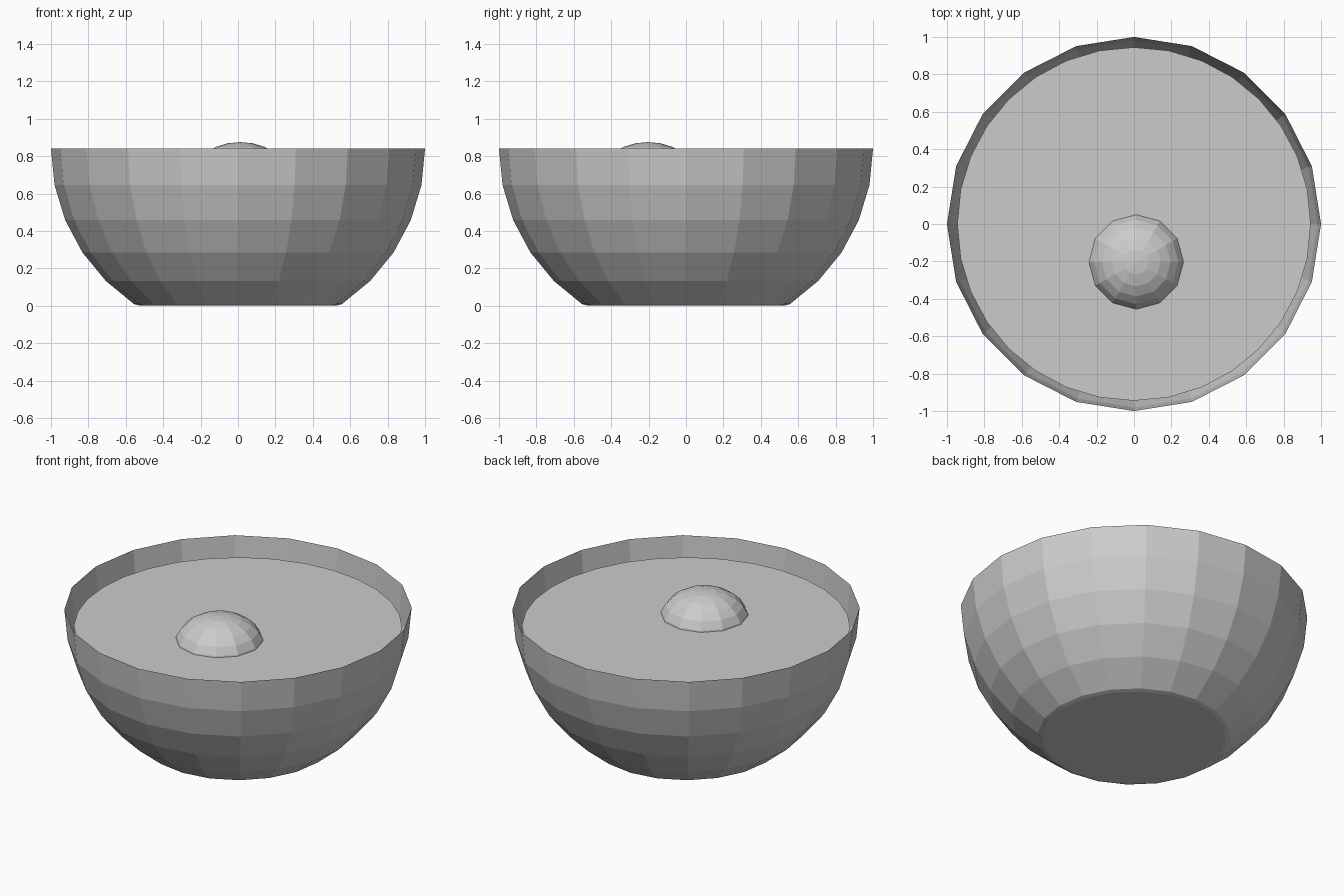
import bpy, bmesh
from math import sin, cos, radians, tau

if "Cube" in bpy.data.objects:
    bpy.data.objects.remove(bpy.data.objects["Cube"], do_unlink=True)

GREY = (0.6, 0.6, 0.6, 1)
mat = bpy.data.materials.new("plain grey")
mat.use_nodes = True
mat.diffuse_color = GREY
mat.node_tree.nodes["Principled BSDF"].inputs["Base Color"].default_value = GREY


def lathe(name, profile, sides, centre=(0, 0, 0)):
    """Spin (radius, height) points around z; a zero radius becomes a pole."""
    bm = bmesh.new()
    rings = []
    for r, z in profile:
        count = sides if r > 0 else 1
        rings.append([bm.verts.new((r * cos(tau * i / sides), r * sin(tau * i / sides), z))
                      for i in range(count)])
    for a, b in zip(rings, rings[1:]):
        for i in range(sides):
            j = (i + 1) % sides
            corners = [a[i % len(a)], a[j % len(a)], b[j % len(b)], b[i % len(b)]]
            bm.faces.new(list(dict.fromkeys(corners)))
    mesh = bpy.data.meshes.new(name)
    bm.to_mesh(mesh)
    bm.free()
    mesh.materials.append(mat)
    obj = bpy.data.objects.new(name, mesh)
    obj.location = centre
    bpy.context.collection.objects.link(obj)
    return obj


RIM = 0.84

# Thin faceted bowl: part of a hemisphere with a flattened foot
angles = [radians(11.25 * k) for k in range(5, -1, -1)]
bowl = [(0, 0), (0.53, 0.002)] + [(cos(a), RIM - sin(a)) for a in angles]
lathe("bowl", bowl, 20)

# Flat surface of the contents, just below the rim
lathe("contents_surface", [(0.945, 0), (0, 0)], 32, (0, 0, 0.725))

# Squashed ball half sunk in the contents
ball = [(0.26 * sin(radians(a)), 0.19 * cos(radians(a))) for a in range(165, 0, -15)]
lathe("floating_ball", [(0, -0.19)] + ball + [(0, 0.19)], 12, (0.012, -0.203, 0.685))
